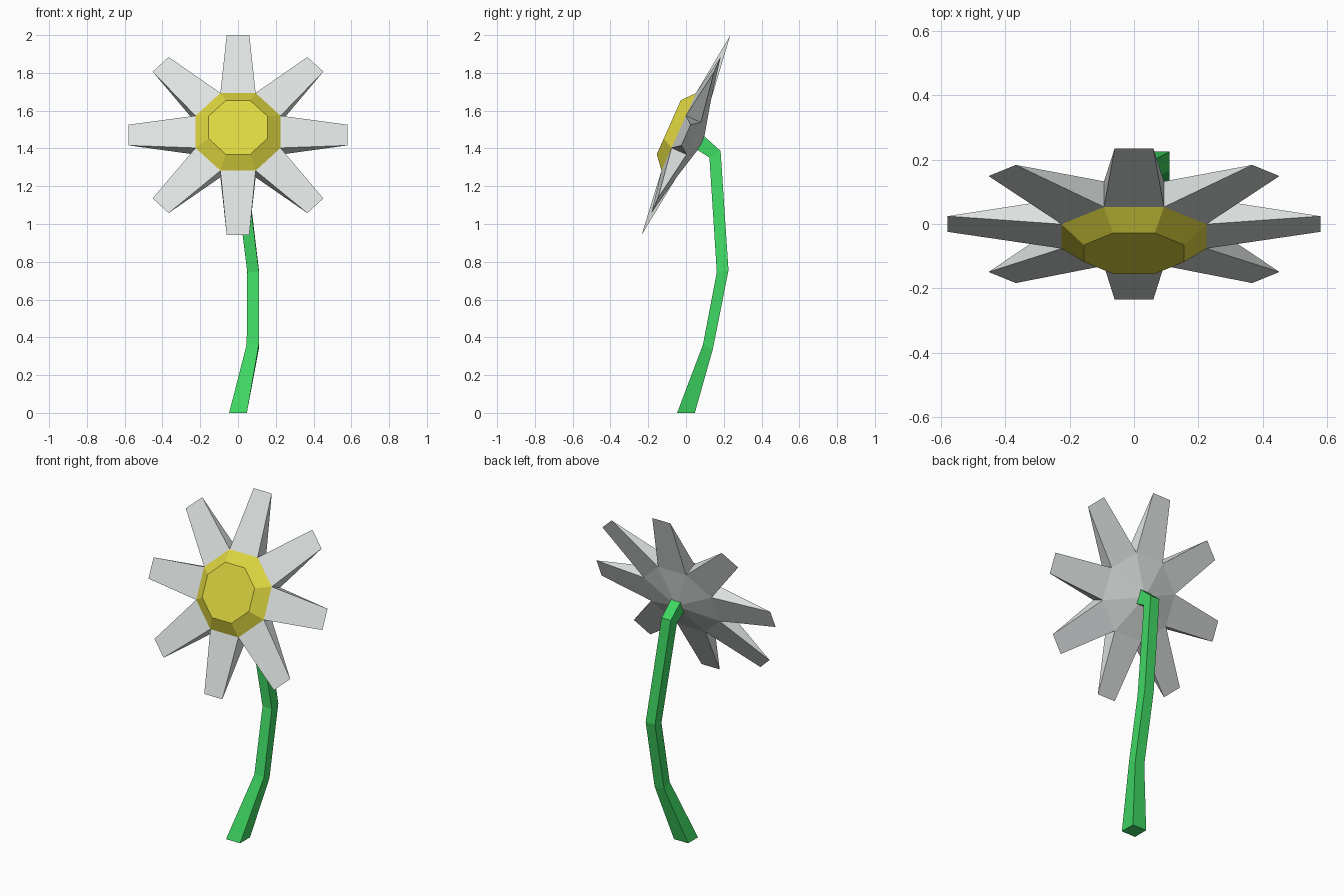
import bpy, bmesh, math
from mathutils import Vector

if "Cube" in bpy.data.objects:
    bpy.data.objects.remove(bpy.data.objects["Cube"])

# Flower head frame: tilted disc, U runs up the disc, N faces front
C = Vector((0, 0, 1.471))
U = Vector((0, 0.406, 0.914)).normalized()
N = Vector((0, -U.z, U.y))
X = Vector((1, 0, 0))


def head(x, u, d):
    return C + X * x + U * u + N * d


def material(name, rgb):
    m = bpy.data.materials.new(name)
    m.diffuse_color = (*rgb, 1)
    m.use_nodes = True
    m.node_tree.nodes["Principled BSDF"].inputs["Base Color"].default_value = m.diffuse_color
    return m


def build(name, verts, faces, mat):
    me = bpy.data.meshes.new(name)
    me.from_pydata([tuple(v) for v in verts], [], faces)
    bm = bmesh.new()
    bm.from_mesh(me)
    bmesh.ops.recalc_face_normals(bm, faces=bm.faces)
    bm.to_mesh(me)
    bm.free()
    ob = bpy.data.objects.new(name, me)
    bpy.context.collection.objects.link(ob)
    me.materials.append(mat)
    return ob


def octagon(apothem, d):
    r = apothem / math.cos(math.pi / 8)
    angles = [(i - 0.5) * math.pi / 4 for i in range(8)]
    return [head(r * math.cos(a), r * math.sin(a), d) for a in angles]


def loft(a, b, n):
    return [(a + i, a + (i + 1) % n, b + (i + 1) % n, b + i) for i in range(n)]


white = material("petal white", (0.72, 0.76, 0.75))
yellow = material("centre yellow", (0.73, 0.67, 0.05))
green = material("stem green", (0.05, 0.69, 0.125))

# Petals: front and back octagon rings, knife-edge tips, shallow cone behind
verts = octagon(0.225, 0.042) + octagon(0.225, -0.045)
faces = [tuple(range(8))]
for i in range(8):
    a = i * math.pi / 4
    c, s = math.cos(a), math.sin(a)
    t = len(verts)
    for w in (-0.06, 0.06):
        verts.append(head(0.579 * c - w * s, 0.579 * s + w * c, 0))
    j = (i + 1) % 8
    faces += [(i, t, t + 1, j), (8 + i, 8 + j, t + 1, t),
              (i, 8 + i, t), (j, t + 1, 8 + j)]
verts.append(head(0, 0, -0.1))
faces += [(8 + i, len(verts) - 1, 8 + (i + 1) % 8) for i in range(8)]
build("petals", verts, faces, white)

# Yellow centre: bevelled octagonal button
build("flower_centre", octagon(0.225, 0.042) + octagon(0.156, 0.1),
      loft(0, 8, 8) + [tuple(range(8)), tuple(range(8, 16))], yellow)

# Stem: square section swept through bends
# each ring: x centre, half width, front (y, z), back (y, z)
rings = [(0, 0.047, (-0.047, 0), (0.047, 0)),
         (0.078, 0.032, (0.09, 0.362), (0.142, 0.337)),
         (0.08, 0.031, (0.163, 0.745), (0.225, 0.755)),
         (0.004, 0.031, (0.124, 1.352), (0.183, 1.387)),
         (0, 0.031, (0.045, 1.402), (0.075, 1.484))]
verts = []
for x, h, f, b in rings:
    verts += [(x - h, *f), (x + h, *f), (x + h, *b), (x - h, *b)]
faces = [(0, 1, 2, 3), (16, 17, 18, 19)]
for k in range(4):
    faces += loft(4 * k, 4 * k + 4, 4)
build("stem", verts, faces, green)
